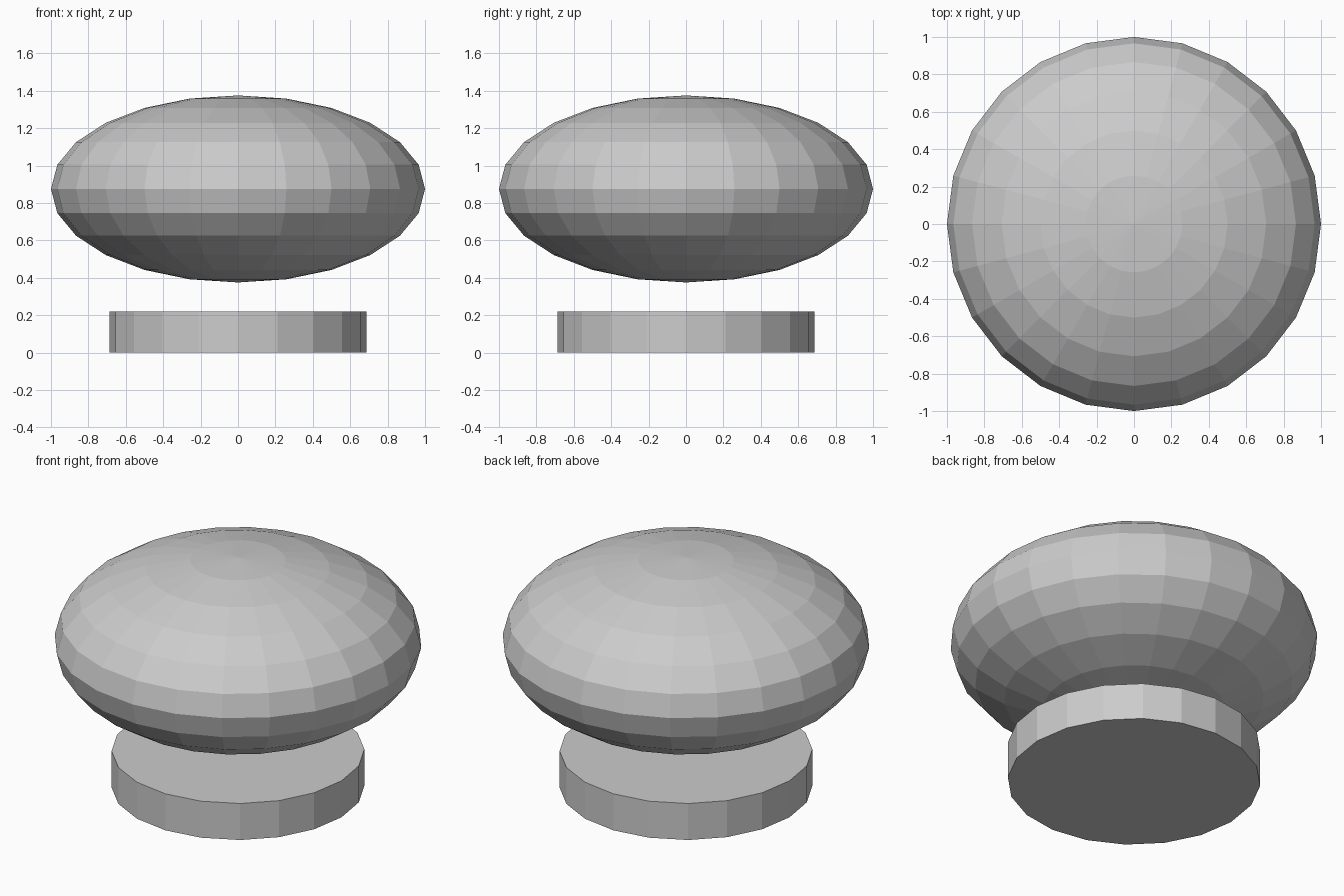
import bpy

if "Cube" in bpy.data.objects:
    bpy.data.objects.remove(bpy.data.objects["Cube"])

# Base: low 20-sided disc standing on the ground
BASE_HEIGHT = 0.219
bpy.ops.mesh.primitive_cylinder_add(vertices=20, radius=0.6875, depth=BASE_HEIGHT,
                                    location=(0, 0, BASE_HEIGHT / 2))
bpy.context.object.name = "base_disc"

# Cap: flattened faceted sphere floating above the base
bpy.ops.mesh.primitive_uv_sphere_add(segments=24, ring_count=12, radius=1.0,
                                     location=(0, 0, 0.875))
cap = bpy.context.object
cap.name = "flattened_cap"
cap.scale.z = 0.5
bpy.ops.object.transform_apply(location=False, rotation=False, scale=True)
